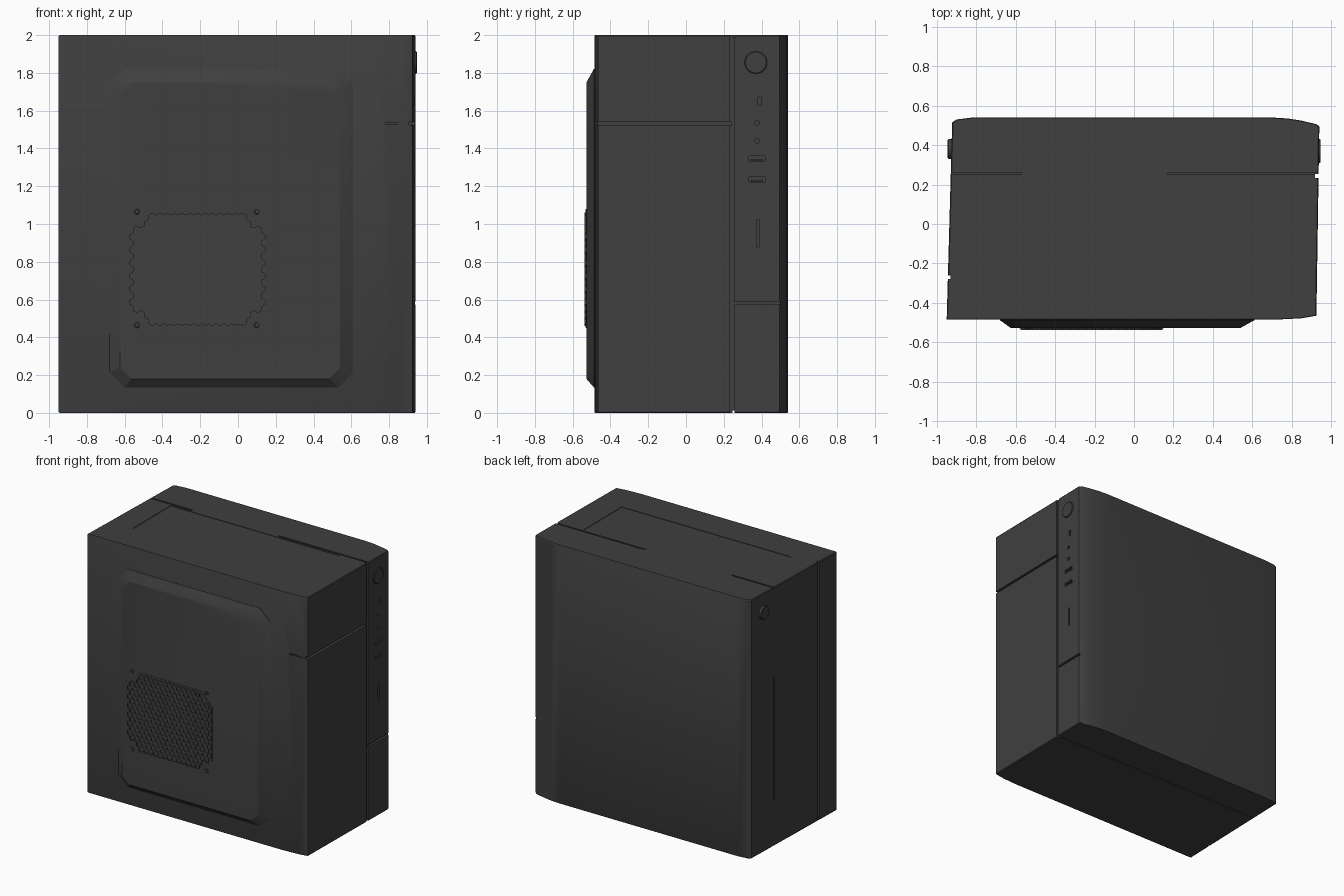
import bpy, bmesh, math
from mathutils import Vector

if "Cube" in bpy.data.objects:
    bpy.data.objects.remove(bpy.data.objects["Cube"])

casing = bpy.data.materials.new("charcoal casing")
casing.diffuse_color = (0.05, 0.05, 0.05, 1)
casing.use_nodes = True
casing.node_tree.nodes["Principled BSDF"].inputs["Base Color"].default_value = casing.diffuse_color


def finish(bm, name):
    bmesh.ops.recalc_face_normals(bm, faces=bm.faces[:])
    me = bpy.data.meshes.new(name)
    bm.to_mesh(me)
    bm.free()
    me.materials.append(casing)
    ob = bpy.data.objects.new(name, me)
    bpy.context.collection.objects.link(ob)
    return ob


def loft(bm, rings):
    """Closed solid through rings of equal point count."""
    vs = [[bm.verts.new(p) for p in r] for r in rings]
    n = len(vs[0])
    for a, b in zip(vs, vs[1:]):
        for i in range(n):
            j = (i + 1) % n
            bm.faces.new((a[i], a[j], b[j], b[i]))
    bm.faces.new(vs[0][::-1])
    bm.faces.new(vs[-1])


def box(name, x, y, z):
    bm = bmesh.new()
    loft(bm, [[(x[0], y[0], h), (x[1], y[0], h), (x[1], y[1], h), (x[0], y[1], h)] for h in z])
    return finish(bm, name)


def disc(name, centre, axis, r, depth, rim=0.0, sides=32):
    """Round button with a chamfered rim."""
    c, d = Vector(centre), Vector(axis)
    u = d.orthogonal().normalized()
    w = d.cross(u)

    def ring(rad, h):
        return [c + d * h + rad * (math.cos(t) * u + math.sin(t) * w)
                for t in (2 * math.pi * i / sides for i in range(sides))]
    bm = bmesh.new()
    loft(bm, [ring(r, -0.01), ring(r, depth - rim), ring(r - rim - 0.001, depth)])
    return finish(bm, name)


def cut(target, cutter):
    m = target.modifiers.new("cut", 'BOOLEAN')
    m.operation, m.object, m.solver = 'DIFFERENCE', cutter, 'EXACT'
    bpy.context.view_layer.objects.active = target
    bpy.ops.object.modifier_apply(modifier=m.name)
    bpy.data.objects.remove(cutter)


# Main case: plan outline with the softly curved back corners
plan = [(-0.95, -0.485), (0.72, -0.485), (0.85, -0.478), (0.925, -0.465), (0.94, 0.495),
        (0.925, 0.506), (0.85, 0.524), (0.78, 0.535), (0.70, 0.54),
        (-0.82, 0.54), (-0.90, 0.53), (-0.922, 0.515)]
bm = bmesh.new()
loft(bm, [[(x * k, y * k, z) for x, y in plan]
          for k, z in ((0.995, 0), (1, 0.006), (1, 1.994), (0.995, 2))])
case = finish(bm, "case")

# Seams between the panels, then the port recesses on the right side
seams = [
    ((0.918, 1), (0.234, 0.254), (-1, 3)),
    ((0.905, 1), (-0.6, 0.24), (1.523, 1.54)),
    ((0.78, 0.92), (-0.6, -0.47), (1.527, 1.537)),
    ((0.92, 1), (0.25, 0.5), (0.573, 0.59)),
    ((-1, -0.915), (0.245, 0.258), (0.35, 1.3)),
    ((-1, -0.93), (-0.278, -0.262), (-1, 3)),
    ((-1, -0.57), (0.25, 0.262), (1.988, 3)),
    ((0.17, 1), (0.25, 0.262), (1.988, 3)),
    ((-1, 1), (0.247, 0.258), (-1, 0.012)),
    ((-0.74, 0.71), (-0.23, 0.235), (1.996, 3)),
]
ports = [(0.375, 1.345, 0.085, 0.028), (0.375, 1.235, 0.085, 0.028),
         (0.38, 0.95, 0.014, 0.15), (0.39, 1.65, 0.02, 0.045)]
for x, y, z in seams:
    cut(case, box("seam_cutter", x, y, z))
for y, z, w, h in ports:
    cut(case, box("port_cutter", (0.91, 1), (y - w / 2, y + w / 2), (z - h / 2, z + h / 2)))
for z in (1.535, 1.44):
    cut(case, disc("light_cutter", (0.935, 0.375, z), (1, 0, 0), 0.013, 0.05, sides=12))

# Port tongues
for z in (1.345, 1.235):
    box("port_tongue", (0.905, 0.932), (0.343, 0.407), (z - 0.012, z - 0.002))

# Power buttons on both narrow sides
disc("right_power_button", (0.937, 0.37, 1.855), (1, 0, 0), 0.06, 0.010, 0.004)
disc("left_power_button", (-0.927, 0.38, 1.855), (-1, 0, 0), 0.05, 0.018, 0.004)


# Raised side panel: chamfered rectangle with sloping edges
def oct_ring(x0, x1, z0, z1, c, y):
    return [(x0 + c, y, z0), (x1 - c, y, z0), (x1, y, z0 + c), (x1, y, z1 - c),
            (x1 - c, y, z1), (x0 + c, y, z1), (x0, y, z1 - c), (x0, y, z0 + c)]


bm = bmesh.new()
loft(bm, [oct_ring(-0.68, 0.61, 0.135, 1.82, 0.08, -0.47),
          oct_ring(-0.68, 0.61, 0.135, 1.82, 0.08, -0.488),
          oct_ring(-0.625, 0.54, 0.18, 1.75, 0.06, -0.527)])
finish(bm, "raised_panel")

# Vent: backing plate plus honeycomb cells
cx, cz, hw, hh, corner = -0.215, 0.76, 0.365, 0.31, 0.10
bm = bmesh.new()
loft(bm, [oct_ring(cx - hw, cx + hw, cz - hh, cz + hh, corner, y) for y in (-0.52, -0.530)])
finish(bm, "vent_plate")

pitch = 0.040
row = pitch * math.sqrt(3) / 2
bm = bmesh.new()
for j in range(-8, 9):
    for i in range(-10, 11):
        x, z = (i + 0.5 * (j % 2)) * pitch, j * row
        ax, az = abs(x) + pitch / 2, abs(z) + pitch / 2
        if ax > hw or az > hh or ax + az > hw + hh - corner:
            continue
        rings = []
        for r, y in ((pitch / math.sqrt(3), -0.529), (pitch / math.sqrt(3), -0.538),
                     (pitch * 0.42, -0.538), (pitch * 0.42, -0.531)):
            rings.append([bm.verts.new((cx + x + r * math.sin(k * math.pi / 3), y,
                                        cz + z + r * math.cos(k * math.pi / 3))) for k in range(6)])
        for a, b in zip(rings, rings[1:]):
            for k in range(6):
                n = (k + 1) % 6
                bm.faces.new((a[k], a[n], b[n], b[k]))
        bm.faces.new(rings[-1])
finish(bm, "vent_honeycomb")

# Fan screws at the vent corners
for sx in (-0.535, 0.10):
    for sz in (0.465, 1.065):
        disc("fan_screw", (sx, -0.527, sz), (0, -1, 0), 0.015, 0.006, 0.003, sides=12)

# Smooth the curved corners, keep panel edges crisp
for ob in bpy.context.scene.objects:
    ob.select_set(True)
bpy.context.view_layer.objects.active = case
bpy.ops.object.shade_smooth_by_angle(angle=math.radians(25))
